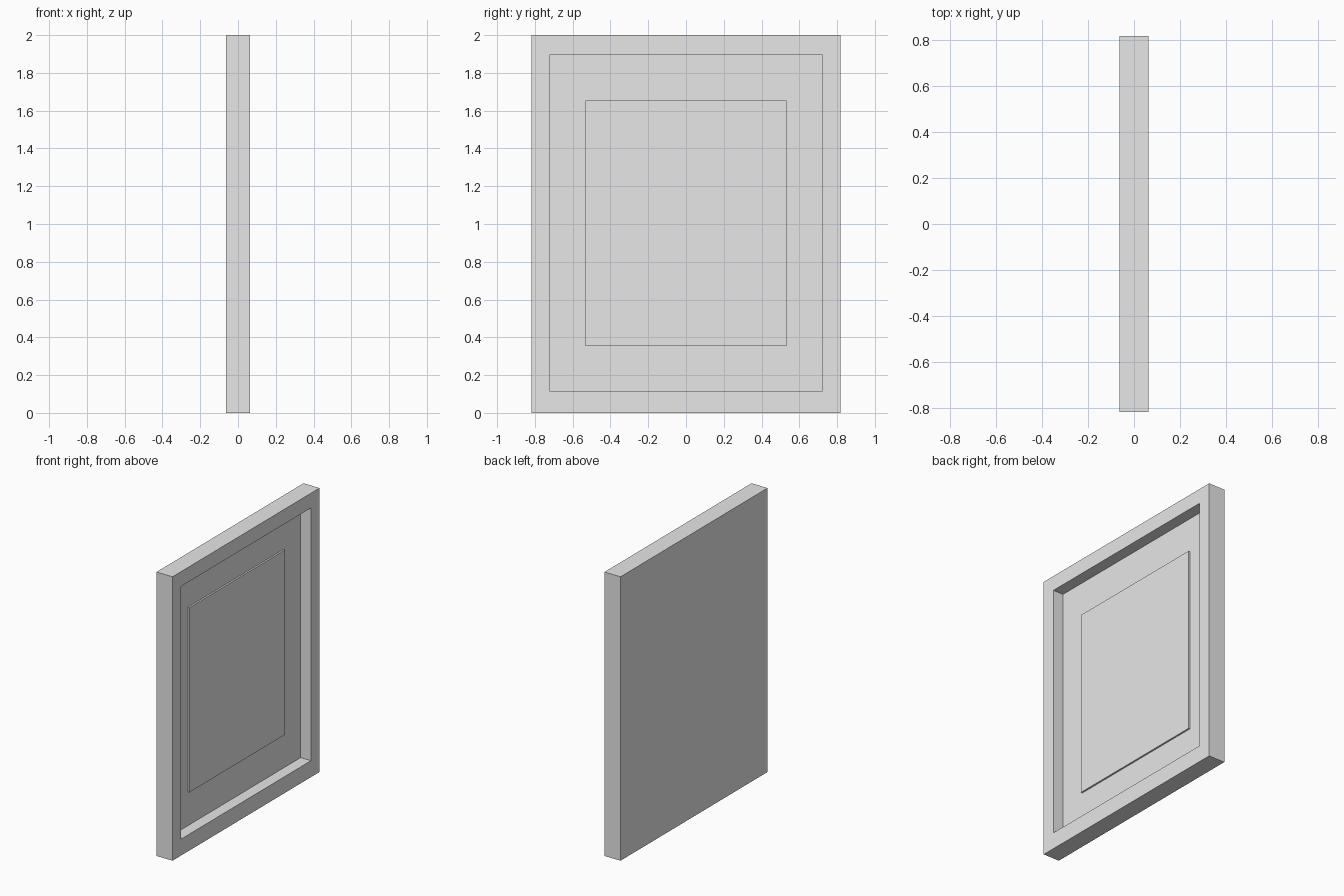
import bpy, bmesh

cube = bpy.data.objects.get("Cube")
if cube:
    bpy.data.objects.remove(cube, do_unlink=True)

grey = bpy.data.materials.new("light_grey")
grey.use_nodes = True
colour = (0.8, 0.8, 0.8, 1)
grey.diffuse_color = colour
grey.node_tree.nodes["Principled BSDF"].inputs["Base Color"].default_value = colour

HALF = 0.0625      # half the frame thickness
FLOOR = -0.018     # bottom of the recess
PICTURE = -0.006   # face of the raised picture


def add_object(name, bm):
    bmesh.ops.recalc_face_normals(bm, faces=bm.faces)
    mesh = bpy.data.meshes.new(name)
    bm.to_mesh(mesh)
    bm.free()
    mesh.materials.append(grey)
    obj = bpy.data.objects.new(name, mesh)
    bpy.context.collection.objects.link(obj)


def ring(bm, x, half_width, bottom, top):
    corners = [(-half_width, bottom), (half_width, bottom),
               (half_width, top), (-half_width, top)]
    return [bm.verts.new((x, y, z)) for y, z in corners]


def skin(name, sections):
    """Join successive rectangles and cap both ends."""
    bm = bmesh.new()
    rings = [ring(bm, *s) for s in sections]
    for a, b in zip(rings, rings[1:]):
        for i in range(4):
            j = (i + 1) % 4
            bm.faces.new((a[i], a[j], b[j], b[i]))
    bm.faces.new(rings[0][::-1])
    bm.faces.new(rings[-1])
    add_object(name, bm)


# Frame: closed back, square rim, recessed front panel
outer = (0.818, 0, 2)
opening = (0.723, 0.116, 1.896)
skin("picture_frame", [(-HALF, *outer), (HALF, *outer),
                       (HALF, *opening), (FLOOR, *opening)])

# Picture: thin raised plate in the recess
picture = (0.532, 0.354, 1.655)
skin("picture_panel", [(FLOOR - 0.002, *picture), (PICTURE, *picture)])
